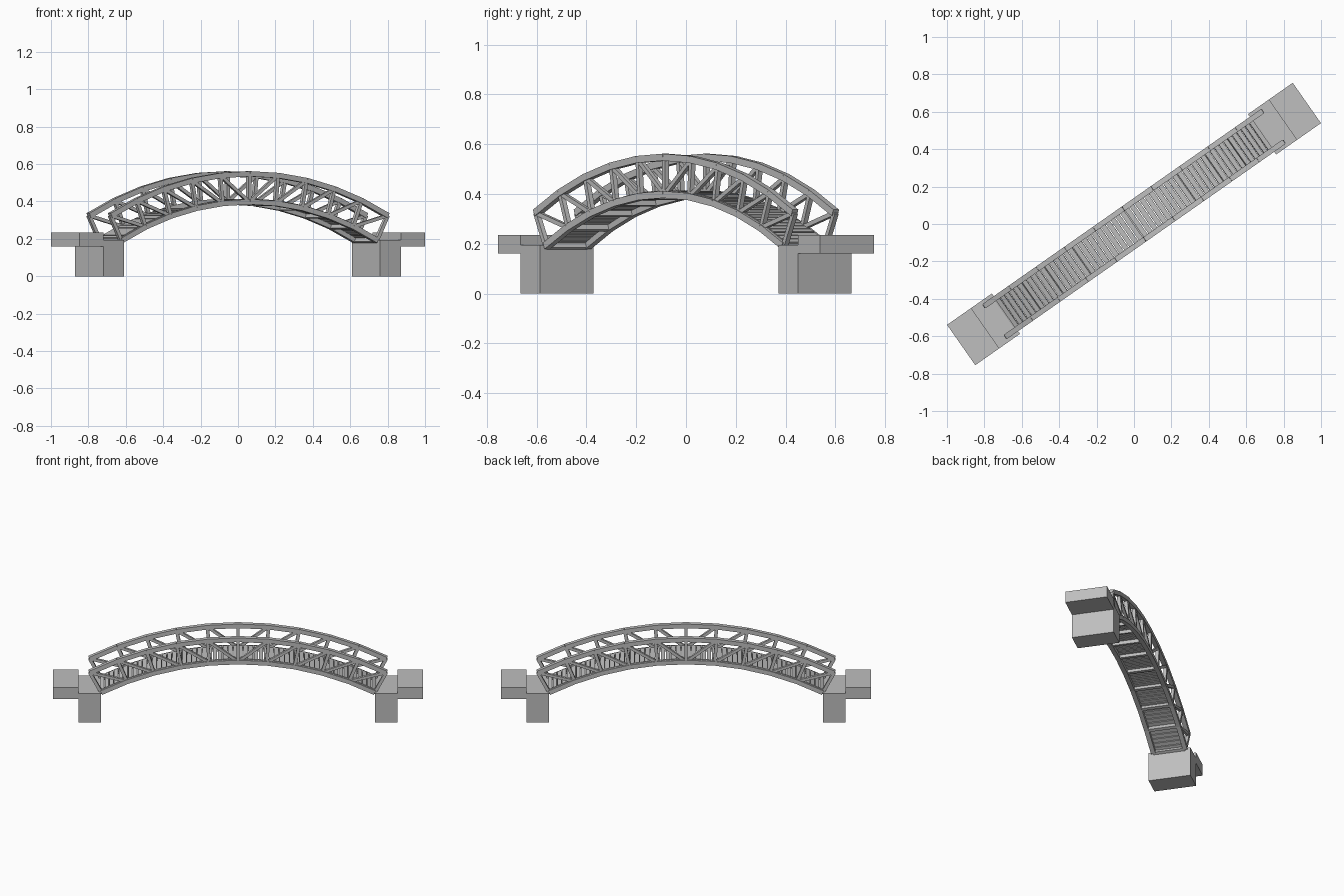
import bpy, bmesh, math
from mathutils import Matrix, Vector

if "Cube" in bpy.data.objects:
    bpy.data.objects.remove(bpy.data.objects["Cube"])

TURN = Matrix.Rotation(math.radians(35), 4, 'Z')   # bridge runs diagonally
CZ = -1.39                  # height of the arch centre
R_TOP, R_LOW = 1.938, 1.788  # chord centre radii
END = math.radians(27.8)
PANELS = 10
SIDE = 0.10                 # lateral position of each truss

grey = bpy.data.materials.new("concrete_grey")
grey.diffuse_color = (0.52, 0.52, 0.52, 1)
grey.use_nodes = True
grey.node_tree.nodes["Principled BSDF"].inputs["Base Color"].default_value = grey.diffuse_color


def arc(r, a, v):
    """Point on an arch of radius r at angle a, lateral offset v."""
    return Vector((r * math.sin(a), v, CZ + r * math.cos(a)))


def finish(name, bm):
    bmesh.ops.recalc_face_normals(bm, faces=bm.faces)
    me = bpy.data.meshes.new(name)
    bm.to_mesh(me)
    bm.free()
    me.materials.append(grey)
    ob = bpy.data.objects.new(name, me)
    ob.matrix_world = TURN
    bpy.context.collection.objects.link(ob)
    return ob


def box(bm, size, loc, tilt=0.0):
    m = (Matrix.Translation(loc) @ Matrix.Rotation(tilt, 4, 'Y')
         @ Matrix.Diagonal((*size, 1)))
    bmesh.ops.create_cube(bm, size=1, matrix=m)


def beam(bm, a, b, w, h):
    """Rectangular member from a to b in a plane of constant v."""
    d = b - a
    box(bm, (d.length, w, h), (a + b) / 2, -math.atan2(d.z, d.x))


angles = [-END + 2 * END * i / PANELS for i in range(PANELS + 1)]

# Abutments: pier block with a higher approach slab behind it
for s, tag in ((-1, "left"), (1, "right")):
    bm = bmesh.new()
    box(bm, (0.135, 0.263, 0.195), (s * 0.9035, 0, 0.0975))
    finish(tag + "_pier", bm)
    bm = bmesh.new()
    box(bm, (0.157, 0.263, 0.075), (s * 1.0495, 0, 0.1975))
    finish(tag + "_approach_slab", bm)

# Two arched trusses
for v, tag in ((-SIDE, "front"), (SIDE, "back")):
    for r, part in ((R_TOP, "top_chord"), (R_LOW, "bottom_chord")):
        bm = bmesh.new()
        for a, b in zip(angles, angles[1:]):
            beam(bm, arc(r, a, v), arc(r, b, v), 0.028, 0.028)
        finish(f"{tag}_{part}", bm)
    bm = bmesh.new()
    for a in angles:
        beam(bm, arc(R_LOW, a, v), arc(R_TOP, a, v), 0.02, 0.02)
    finish(tag + "_posts", bm)
    # Diagonals fall towards midspan
    bm = bmesh.new()
    for a, b in zip(angles, angles[1:]):
        hi, lo = (a, b) if a + b < 0 else (b, a)
        beam(bm, arc(R_TOP, hi, v), arc(R_LOW, lo, v), 0.018, 0.018)
    finish(tag + "_diagonals", bm)

# Cross beams under the deck at each truss node
bm = bmesh.new()
for a in angles:
    box(bm, (0.02, 2 * SIDE, 0.02), arc(R_LOW - 0.002, a, 0), a)
finish("cross_beams", bm)

# Deck planks following the arch
bm = bmesh.new()
N = 56
for i in range(N):
    a = -END + 2 * END * (i + 0.5) / N
    box(bm, (0.026, 2 * SIDE, 0.008), arc(R_LOW + 0.012, a, 0), a)
finish("deck_planks", bm)
